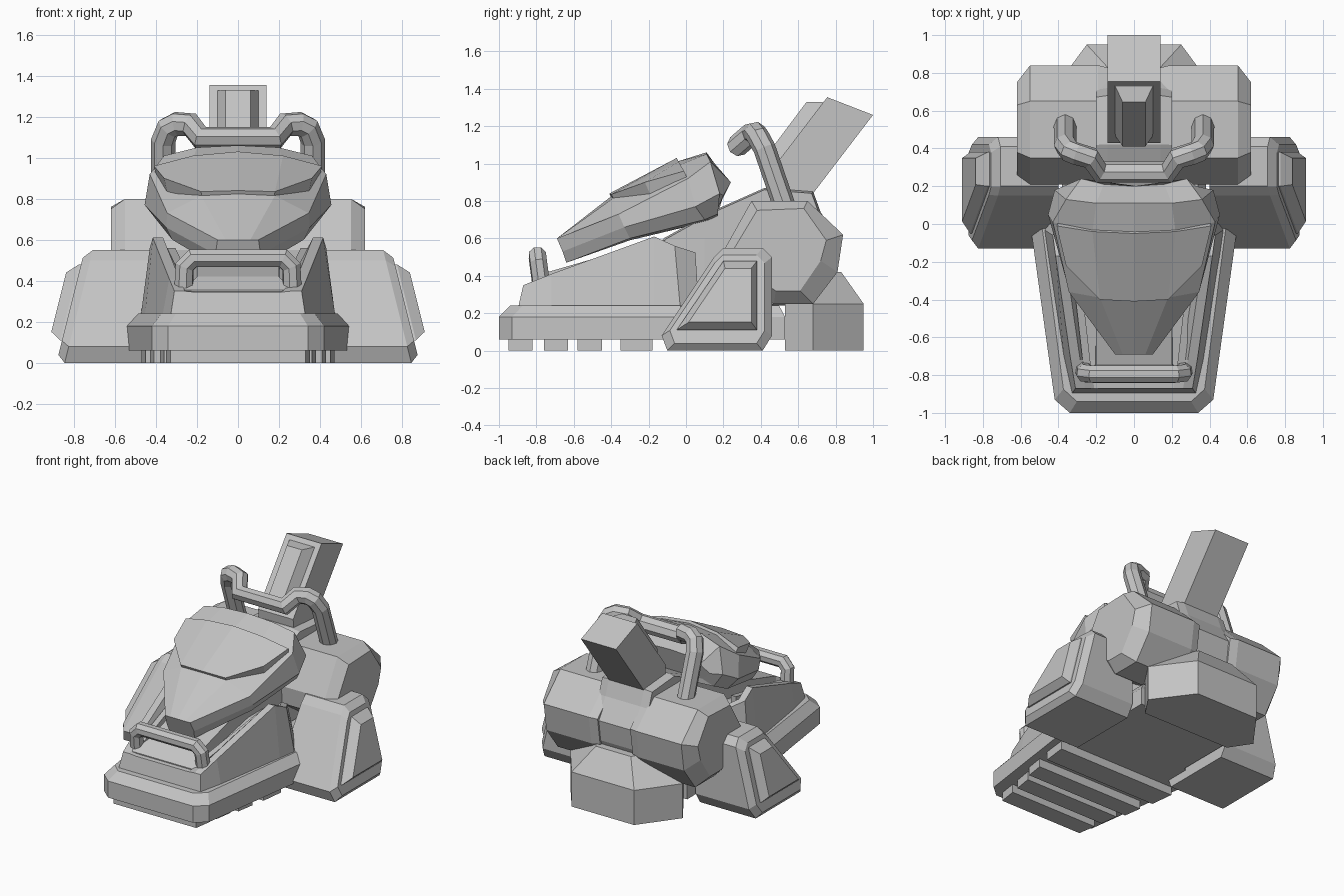
import bpy, bmesh
from mathutils import Vector

cube = bpy.data.objects.get("Cube")
if cube:
    bpy.data.objects.remove(cube)

grey = bpy.data.materials.new("plain_grey")
grey.use_nodes = True
GREY = (0.55, 0.55, 0.55, 1)
grey.diffuse_color = GREY
grey.node_tree.nodes["Principled BSDF"].inputs["Base Color"].default_value = GREY


def add_object(name, data, mirror=False):
    ob = bpy.data.objects.new(name, data)
    bpy.context.scene.collection.objects.link(ob)
    data.materials.append(grey)
    if mirror:
        ob.modifiers.new("mirror", 'MIRROR')
    return ob


def loft(name, rings, mirror=False, capped=True, closed=True):
    """Skin a list of equal-length point rings."""
    bm = bmesh.new()
    rows = [[bm.verts.new(p) for p in ring] for ring in rings]
    n = len(rows[0])
    for a, b in zip(rows, rows[1:]):
        for i in range(n if closed else n - 1):
            j = (i + 1) % n
            bm.faces.new((a[i], a[j], b[j], b[i]))
    if capped:
        bm.faces.new(rows[0])
        bm.faces.new(rows[-1])
    bmesh.ops.recalc_face_normals(bm, faces=bm.faces)
    me = bpy.data.meshes.new(name)
    bm.to_mesh(me)
    bm.free()
    return add_object(name, me, mirror)


def sym(half):
    """Close a half outline by reflecting it in x; centre points stay single."""
    return half + [(-p[0], *p[1:]) for p in reversed(half) if p[0] > 0]


def scaled(poly, c, s):
    return [(c[0] + (a - c[0]) * s, c[1] + (b - c[1]) * s) for a, b in poly]


def bar(name, half, radius):
    """Faceted tube along a left-right symmetric path."""
    cu = bpy.data.curves.new(name, 'CURVE')
    cu.dimensions = '3D'
    cu.bevel_depth = radius
    cu.bevel_resolution = 2
    cu.use_fill_caps = True
    pts = sym(half)
    sp = cu.splines.new('POLY')
    sp.points.add(len(pts) - 1)
    for p, co in zip(sp.points, pts):
        p.co = (*co, 1)
    sp.use_smooth = False
    add_object(name, cu)


# Sole slab with a sloped upper rim
plan = sym([(.34, -1), (.42, -.93), (.545, -.03), (.38, .06), (.38, .53)])
loft("sole", [[(x, y, .06) for x, y in plan],
              [(x, y, .18) for x, y in plan],
              [(x * .89, y * .94, .24) for x, y in plan]])

# Treads, each wider than the one before
for i, (y0, y1, w) in enumerate([(-.95, -.82, .33), (-.76, -.63, .36),
                                 (-.58, -.45, .41), (-.35, -.18, .45)]):
    rect = sym([(w, y0), (w + .02, y1)])
    loft(f"tread_{i + 1}", [[(x, y, z) for x, y in rect] for z in (0, .07)])

# Toe shell with a channel between its side walls
toe = []
for y, lean, w, t, zt, zc in [(-.90, .03, .33, .31, .35, .345), (-.72, 0, .37, .335, .41, .36),
                              (-.17, 0, .455, .415, .61, .47), (-.03, -.03, .475, .43, .56, .47),
                              (.07, -.02, .42, .36, .525, .47)]:
    section = [(t - .1, zc), (t - .05, zt), (t, zt), (w, .22)]
    toe.append([(x, y + (lean if z > .23 else 0), z) for x, z in sym(section)])
loft("toe_shell", toe)

# Tongue and thin rails inside the channel
loft("tongue", [[(x, y, z) for x, z in sym([(w, .24), (w - .01, zt)])]
                for y, w, zt in ((-.84, .28, .355), (-.74, .21, .42), (-.17, .21, .585), (.1, .21, .6))])
loft("channel_rail", [[(x + d, y, z + h) for d, h in ((-.02, -.1), (-.02, 0), (.02, 0), (.02, -.1))]
                      for x, y, z in ((.25, -.74, .4), (.325, -.08, .56))], mirror=True)

# Ankle bridge
bridge = [(-.2, .5), (-.12, .6), (.15, .75), (.42, .87), (.68, .85), (.72, .74),
          (.81, .6), (.79, .45), (.7, .24), (-.1, .24)]
loft("ankle_bridge", [[(x, y, z) for y, z in scaled(bridge, (.4, .55), s)]
                      for x, s in ((-.2, .97), (-.14, 1), (.14, 1), (.2, .97))])

# Ankle pods with chamfered outer ends
pod = [(.35, .8), (.65, .8), (.84, .62), (.81, .42), (.68, .25), (.47, .25), (.22, .42), (.21, .55)]
pod_cap = [(.38, .75), (.63, .76), (.75, .59), (.72, .48), (.61, .32), (.48, .32), (.27, .45), (.26, .55)]
loft("ankle_pod", [[(x, y, z) for y, z in scaled(pod, (.54, .54), s)]
                   for x, s in ((.13, .95), (.19, 1), (.55, 1))]
     + [[(.62, y, z) for y, z in pod_cap]], mirror=True)

# Leaning side guards, each with a raised plate
guard = [(-.13, .08), (-.1, 0), (.41, 0), (.46, .08), (.46, .5), (.41, .55), (.2, .55), (.15, .5)]


def lean_ring(poly, lift):
    return [(.885 - .25 * z + lift, y, z) for y, z in poly]


loft("side_guard", [[(.4, y, z) for y, z in guard], lean_ring(guard, -.04),
                    lean_ring(scaled(guard, (.18, .28), .86), 0)], mirror=True)
panel = [(-.05, .11), (.38, .11), (.38, .48), (.2, .48)]
loft("guard_plate", [lean_ring(panel, -.02), lean_ring(panel, .01),
                     lean_ring(scaled(panel, (.24, .3), .78), .063)], mirror=True)

# Heel block
heel = sym([(.35, .53), (.45, .68), (.25, .95)])
heel_top = sym([(.2, .53), (.24, .66), (.14, .83)])
loft("heel", [[(x, y, 0) for x, y in heel], [(x, y, .25) for x, y in heel],
              [(x, y, .42) for x, y in heel_top]])

# Tilted shin post with a raised front plate
post = [(.43, .93), (.755, 1.355), (1, 1.26), (.61, .75), (.45, .75)]
loft("shin_post", [[(x, y, z) for y, z in post] for x in (-.14, .14)])
along, out = Vector((0, .6, .8)), Vector((0, -.8, .6))
base = Vector((0, .735, 1.325))
plate = []
for w, top, lift in ((.1, 0, -.02), (.1, 0, .005), (.06, -.05, .075)):
    corners = [(w, top), (w, -.44), (-w, -.44), (-w, top)]
    plate.append([base + along * a + out * lift + Vector((x, 0, 0)) for x, a in corners])
loft("shin_plate", plate)

# Knee hood, tip to rear rim
hood = [
    [(0, -.69, .6), (.06, -.69, .6), (.1, -.69, .6), (.11, -.66, .53), (.1, -.64, .47), (0, -.64, .47)],
    [(0, -.4, .825), (.18, -.39, .815), (.345, -.36, .73), (.35, -.33, .66), (.32, -.3, .6), (0, -.3, .59)],
    [(0, -.05, 1.01), (.22, -.04, .99), (.43, .01, .92), (.455, .05, .77), (.4, .1, .7), (0, .12, .69)],
    [(0, .11, 1.06), (.2, .11, 1.05), (.36, .13, 1.01), (.42, .18, .84), (.34, .17, .73), (0, .17, .71)],
    [(0, .2, .92), (.16, .21, .92), (.28, .24, .9), (.33, .2, .83), (.25, .17, .76), (0, .17, .75)]]
loft("knee_hood", [sym(h) for h in hood])

# Raised visor on the hood
visor_front = [(.36, -.22, .9), (.18, -.4, .835), (0, -.41, .84)]
visor_back = [(.41, -.01, .96), (.22, -.04, 1.01), (0, -.05, 1.03)]
visor = loft("visor", [sym(visor_front), sym(visor_back)], capped=False, closed=False)
if visor.data.polygons[1].normal.z < 0:
    visor.data.flip_normals()
solid = visor.modifiers.new("thickness", 'SOLIDIFY')
solid.thickness = .07

# Handle bars
bar("rear_bar", [(.365, .53, .76), (.365, .42, 1.08), (.34, .385, 1.145), (.3, .37, 1.165),
                 (.23, .35, 1.16), (.18, .275, 1.095)], .06)
bar("toe_bar", [(.265, -.77, .32), (.26, -.79, .47), (.22, -.795, .51)], .049)
